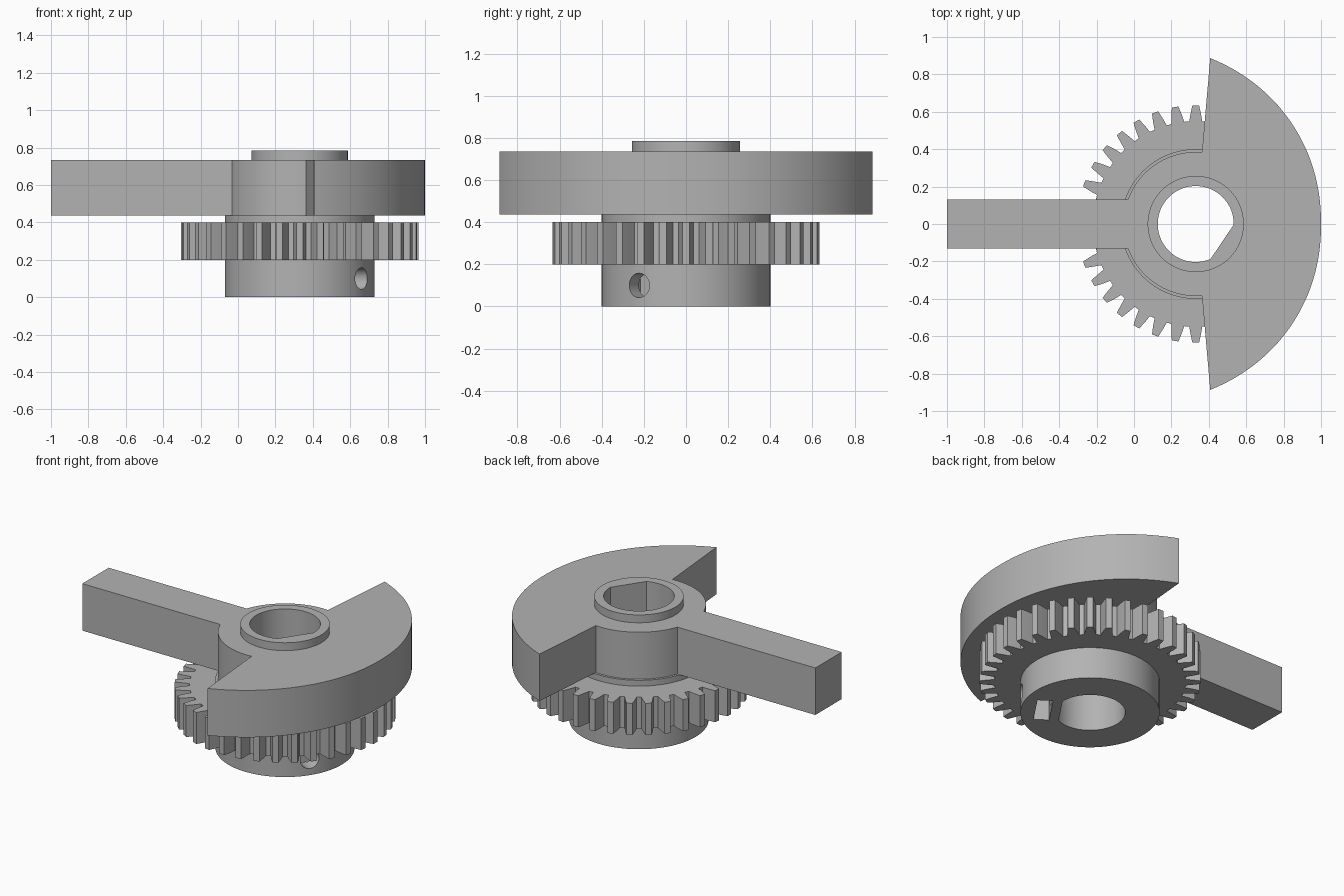
import bpy, bmesh
from math import sin, cos, pi, radians, sqrt, asin
from mathutils import Matrix, Vector

if "Cube" in bpy.data.objects:
    bpy.data.objects.remove(bpy.data.objects["Cube"])

CX = 0.33                    # shaft axis
SCREW = radians(-34)         # direction of the set screw and shaft flat

grey = bpy.data.materials.new("plain grey")
grey.use_nodes = True
grey.diffuse_color = (0.45, 0.45, 0.45, 1)
grey.node_tree.nodes["Principled BSDF"].inputs["Base Color"].default_value = (0.45, 0.45, 0.45, 1)


def polar(r, a):
    return (CX + r * cos(a), r * sin(a))


def arc(r, a0, a1, n):
    return [polar(r, a0 + (a1 - a0) * i / n) for i in range(n + 1)]


def circle(r, n=96):
    return arc(r, 0, 2 * pi, n)[:-1]


def prism(name, pts, z0, z1):
    """Extrude a flat outline between two heights."""
    bm = bmesh.new()
    face = bm.faces.new([bm.verts.new((x, y, z0)) for x, y in pts])
    new = bmesh.ops.extrude_face_region(bm, geom=[face])["geom"]
    bmesh.ops.translate(bm, vec=(0, 0, z1 - z0),
                        verts=[g for g in new if isinstance(g, bmesh.types.BMVert)])
    bmesh.ops.recalc_face_normals(bm, faces=bm.faces)
    mesh = bpy.data.meshes.new(name)
    bm.to_mesh(mesh)
    bm.free()
    mesh.materials.append(grey)
    obj = bpy.data.objects.new(name, mesh)
    bpy.context.collection.objects.link(obj)
    return obj


def select(obj):
    bpy.ops.object.select_all(action='DESELECT')
    obj.select_set(True)
    bpy.context.view_layer.objects.active = obj


def cut(obj, cutter):
    cutter.hide_render = True
    mod = obj.modifiers.new("cut", 'BOOLEAN')
    mod.operation = 'DIFFERENCE'
    mod.solver = 'EXACT'
    mod.object = cutter
    select(obj)
    bpy.ops.object.modifier_apply(modifier=mod.name)


# Gear outline: tapered teeth
TEETH = 36
step = 2 * pi / TEETH
gear_pts = []
for i in range(TEETH):
    for r, f in ((0.55, -0.36), (0.59, -0.27), (0.635, -0.16),
                 (0.635, 0.16), (0.59, 0.27), (0.55, 0.36)):
        gear_pts.append(polar(r, (i + f) * step))

# Cam outline: spreading sector, round boss and straight arm
BOSS, ARM, REACH = 0.385, 0.132, radians(85)
cam_pts = []
for i in range(-40, 41):
    t = i / 40
    cam_pts.append(polar(0.67 + 0.22 * abs(t) ** 1.8, t * REACH))
arm_angle = pi - asin(ARM / BOSS)
cam_pts += arc(BOSS, radians(85), arm_angle, 24)
cam_pts += [(-1, ARM), (-1, -ARM)]
cam_pts += arc(BOSS, -arm_angle, radians(-85), 24)

hub = prism("hub", circle(0.4), 0, 0.2)
parts = [
    hub,
    prism("gear", gear_pts, 0.2, 0.4),
    prism("spacer_collar", circle(0.4), 0.4, 0.437),
    prism("cam_and_arm", cam_pts, 0.437, 0.735),
    prism("top_ring", circle(0.257), 0.735, 0.785),
]

# Shaft bore with one flat side
half = radians(33)
bore = prism("bore_cutter", arc(0.203, SCREW + half, SCREW + 2 * pi - half, 80), -0.1, 0.9)
for part in parts:
    cut(part, bore)

# Nut slot in the underside of the hub
u = Vector((cos(SCREW), sin(SCREW)))
v = Vector((-u.y, u.x))
corners = [Vector((CX, 0)) + u * a + v * b
           for a, b in ((0.225, -0.11), (0.315, -0.11), (0.315, 0.11), (0.225, 0.11))]
slot = prism("slot_cutter", corners, -0.05, 0.17)
cut(hub, slot)

# Set screw hole, radial through the hub wall
screw = prism("screw_cutter", [(x - CX, y) for x, y in circle(0.058, 32)], 0.1, 0.5)
screw.data.transform(Matrix.Translation((CX, 0, 0.1)) @ Matrix.Rotation(SCREW, 4, 'Z')
                     @ Matrix.Rotation(pi / 2, 4, 'Y'))
cut(hub, screw)

for cutter in (bore, slot, screw):
    bpy.data.objects.remove(cutter)

for part in parts:
    select(part)
    bpy.ops.object.shade_smooth_by_angle(angle=radians(20))
